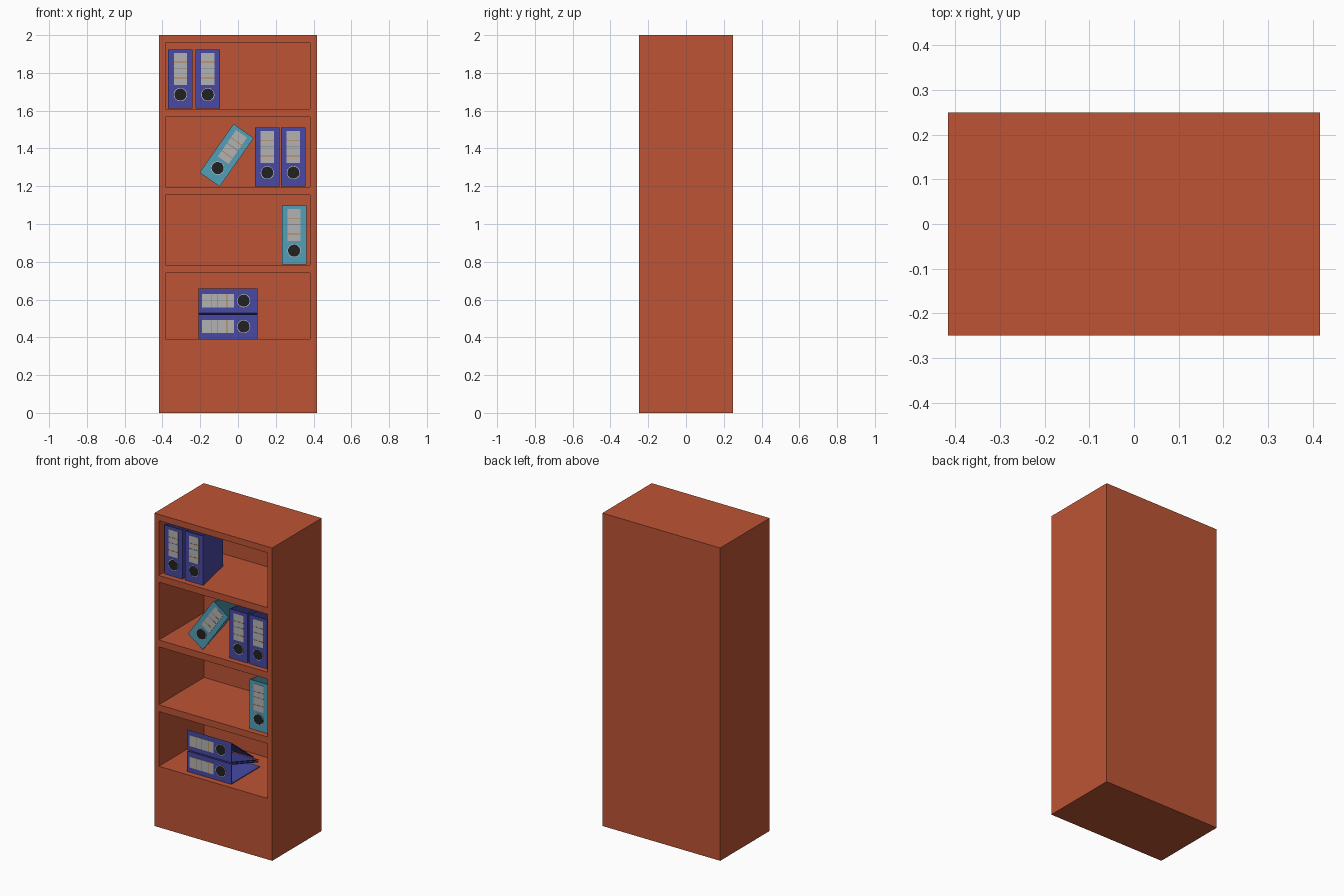
import bpy, bmesh
from math import sin, cos, radians
from mathutils import Matrix, Vector

if "Cube" in bpy.data.objects:
    bpy.data.objects.remove(bpy.data.objects["Cube"])


def material(name, rgb):
    m = bpy.data.materials.new(name)
    m.diffuse_color = (*rgb, 1)
    m.use_nodes = True
    m.node_tree.nodes["Principled BSDF"].inputs["Base Color"].default_value = m.diffuse_color
    return m


WOOD = material("brick_wood", (0.51, 0.09, 0.035))
BLUE = material("blue_card", (0.065, 0.068, 0.37))
TEAL = material("teal_card", (0.085, 0.35, 0.48))
PAPER = material("label_paper", (0.45, 0.45, 0.45))
ORANGE = material("orange_line", (0.5, 0.2, 0.05))
GREY = material("grey_line", (0.2, 0.22, 0.26))
BLACK = material("finger_hole_black", (0.015, 0.015, 0.015))
METAL = material("ring_metal", (0.55, 0.55, 0.55))


def finish(name, bm, mat, matrix=None):
    bmesh.ops.recalc_face_normals(bm, faces=bm.faces)
    me = bpy.data.meshes.new(name)
    bm.to_mesh(me)
    bm.free()
    ob = bpy.data.objects.new(name, me)
    bpy.context.collection.objects.link(ob)
    me.materials.append(mat)
    if matrix:
        ob.matrix_world = matrix
    return ob


def add_box(bm, lo, hi):
    lo, hi = Vector(lo), Vector(hi)
    m = Matrix.Translation((lo + hi) / 2) @ Matrix.Diagonal((*(hi - lo), 1))
    bmesh.ops.create_cube(bm, size=1, matrix=m)


def box(name, lo, hi, mat, matrix=None):
    bm = bmesh.new()
    add_box(bm, lo, hi)
    return finish(name, bm, mat, matrix)


# Bookcase: solid block with four compartments cut into the front
bookcase = box("bookcase", (-0.417, -0.25, 0), (0.417, 0.25, 2), WOOD)
bm = bmesh.new()
for z0, z1 in ((0.39, 0.74), (0.783, 1.153), (1.197, 1.567), (1.61, 1.96)):
    add_box(bm, (-0.385, -0.3, z0), (0.382, 0.208, z1))
cutter = finish("compartment_cutter", bm, WOOD)
cutter.hide_render = True
mod = bookcase.modifiers.new("compartments", 'BOOLEAN')
mod.operation = 'DIFFERENCE'
mod.solver = 'EXACT'
mod.object = cutter
bpy.context.view_layer.objects.active = bookcase
bpy.ops.object.modifier_apply(modifier=mod.name)
bpy.data.objects.remove(cutter)

W, H, L, T = 0.065, 0.157, 0.29, 0.005   # half spine, half height, cover length, card


def cover(side, angle):
    """Outer hinge, outer tip, inner tip, inner hinge of one cover leaning inward."""
    s, c = sin(radians(angle)), cos(radians(angle))
    k = T * (1 + s) / c
    pts = [(W, 0), (W - L * s, L * c), (W - L * s - T * c, L * c - T * s),
           (W - T * c - k * s, T)]
    return [(side * x, y) for x, y in pts]


def binder(x, z, card, lean=0, left=11.5, right=11.5):
    m = Matrix.Translation((x, -0.216, z)) @ Matrix.Rotation(radians(lean), 4, 'Y')
    # Open folder: spine with two covers
    bm = bmesh.new()
    outline = cover(1, right) + cover(-1, left)[::-1]
    face = bm.faces.new([bm.verts.new((px, py, -H)) for px, py in outline])
    ext = bmesh.ops.extrude_face_region(bm, geom=[face])["geom"]
    bmesh.ops.translate(bm, vec=(0, 0, 2 * H),
                        verts=[v for v in ext if isinstance(v, bmesh.types.BMVert)])
    finish("binder_folder", bm, card, m)
    # Spine label with ruled lines
    box("binder_label", (-0.035, -0.002, -0.032), (0.035, 0.001, 0.138), PAPER, m)
    for h, mat in ((0.089, ORANGE), (0.054, GREY), (0.005, ORANGE)):
        box("label_line", (-0.035, -0.003, h - 0.002), (0.035, 0, h + 0.002), mat, m)
    # Finger hole with thin rim
    for name, r, d, mat in (("finger_hole_rim", 0.035, 0.003, METAL),
                            ("finger_hole", 0.032, 0.004, BLACK)):
        bm = bmesh.new()
        bmesh.ops.create_cone(bm, cap_ends=True, segments=32, radius1=r, radius2=r, depth=d,
                              matrix=Matrix.Translation((0, -d / 2, -0.083))
                              @ Matrix.Rotation(radians(90), 4, 'X'))
        finish(name, bm, mat, m)


# Top shelf
binder(-0.305, 1.768, BLUE)
binder(-0.16, 1.768, BLUE)
# Second shelf, one leaning
binder(0.155, 1.355, BLUE)
binder(0.293, 1.355, BLUE)
binder(-0.06, 1.364, TEAL, lean=35)
# Third shelf
binder(0.297, 0.942, TEAL)
# Bottom shelf, two lying flat on each other
binder(-0.053, 0.457, BLUE, lean=-90, left=0, right=18)
binder(-0.053, 0.594, BLUE, lean=-90, left=-18, right=38)
